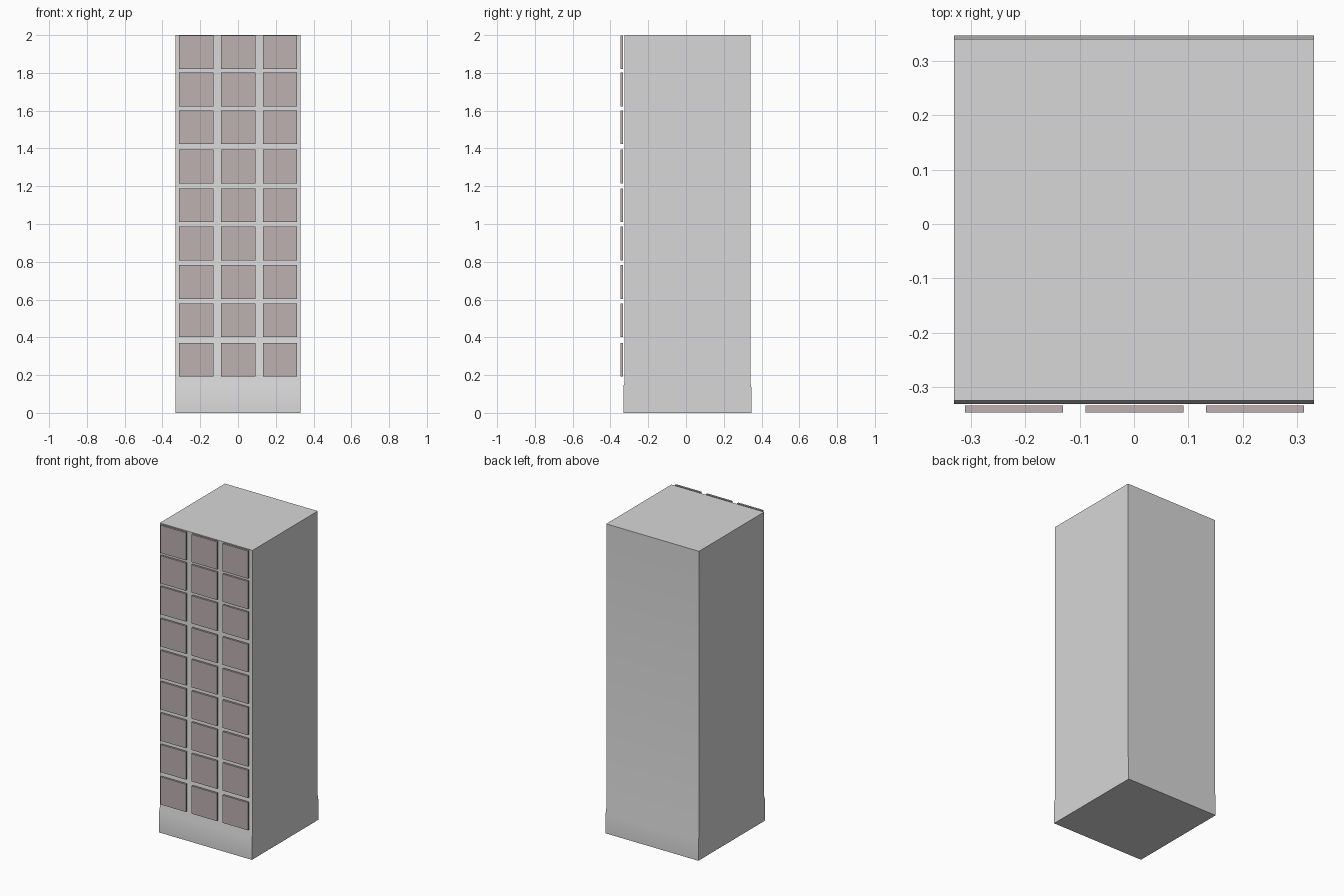
import bpy, bmesh

if "Cube" in bpy.data.objects:
    bpy.data.objects.remove(bpy.data.objects["Cube"])


def make_material(name, rgb):
    m = bpy.data.materials.new(name)
    m.diffuse_color = (*rgb, 1.0)
    m.use_nodes = True
    m.node_tree.nodes["Principled BSDF"].inputs["Base Color"].default_value = m.diffuse_color
    return m


concrete = make_material("light grey concrete", (0.68, 0.68, 0.68))
glass = make_material("dusty brown window", (0.51, 0.44, 0.44))


def add_object(name, bm, mat):
    bmesh.ops.recalc_face_normals(bm, faces=bm.faces)
    mesh = bpy.data.meshes.new(name)
    bm.to_mesh(mesh)
    bm.free()
    mesh.materials.append(mat)
    ob = bpy.data.objects.new(name, mesh)
    bpy.context.collection.objects.link(ob)
    return ob


# Tower: side profile (y, z) with a slightly thicker plinth, extruded along x
HALF_W = 0.332
profile = [(-0.332, 0), (0.347, 0), (0.347, 0.13), (0.341, 0.16),
           (0.341, 2.0), (-0.325, 2.0), (-0.325, 0.16), (-0.332, 0.14)]
bm = bmesh.new()
face = bm.faces.new([bm.verts.new((-HALF_W, y, z)) for y, z in profile])
ext = bmesh.ops.extrude_face_region(bm, geom=[face])
bmesh.ops.translate(bm, vec=(2 * HALF_W, 0, 0),
                    verts=[v for v in ext["geom"] if isinstance(v, bmesh.types.BMVert)])
tower = add_object("tower_body", bm, concrete)
bpy.context.view_layer.objects.active = tower
tower.select_set(True)
bpy.ops.object.shade_smooth_by_angle()

# Windows: three columns by nine rows of thin plates just off the front wall
COLUMNS = (-0.221, 0.001, 0.223)
ROW_TOPS = (1.999, 1.802, 1.602, 1.394, 1.189, 0.986, 0.783, 0.580, 0.371)
SIZE_X, SIZE_Z = 0.181, 0.179
Y_FRONT, Y_BACK = -0.347, -0.334
bm = bmesh.new()
for x in COLUMNS:
    for top in ROW_TOPS:
        cube = bmesh.ops.create_cube(bm, size=1.0)["verts"]
        bmesh.ops.scale(bm, vec=(SIZE_X, Y_BACK - Y_FRONT, SIZE_Z), verts=cube)
        bmesh.ops.translate(bm, vec=(x, (Y_FRONT + Y_BACK) / 2, top - SIZE_Z / 2), verts=cube)
add_object("front_windows", bm, glass)
